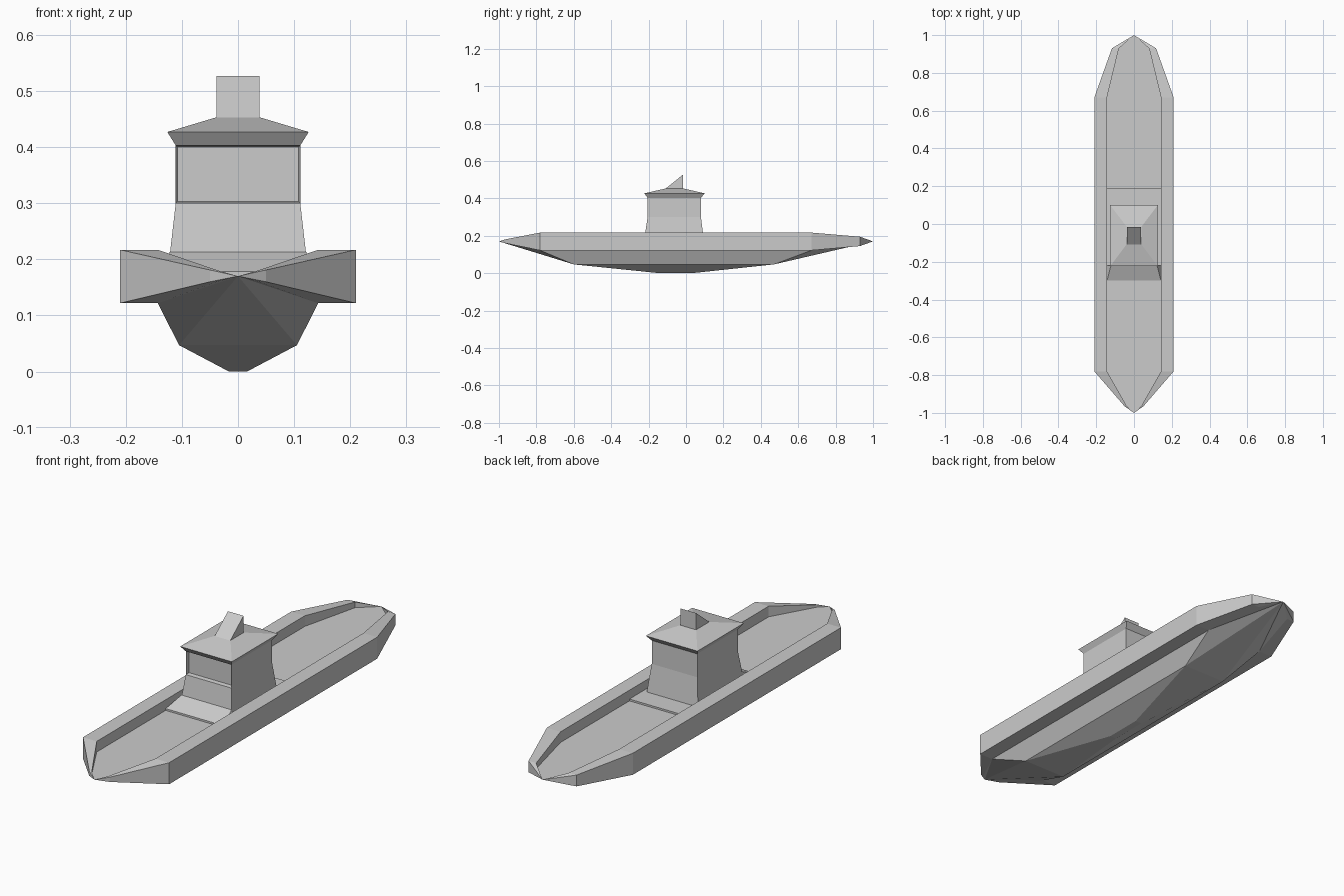
import bpy, bmesh
from mathutils import Vector

if "Cube" in bpy.data.objects:
    bpy.data.objects.remove(bpy.data.objects["Cube"])


def make(name, faces, mirrored=False, recalc=True):
    """Mesh object from faces given as point lists, optionally doubled across x = 0."""
    bm = bmesh.new()
    for f in faces:
        bm.faces.new([bm.verts.new(p) for p in f])
        if mirrored:
            bm.faces.new([bm.verts.new((-p[0], p[1], p[2])) for p in reversed(f)])
    bmesh.ops.remove_doubles(bm, verts=bm.verts, dist=0.0005)
    if recalc:
        bmesh.ops.recalc_face_normals(bm, faces=bm.faces)
    me = bpy.data.meshes.new(name)
    bm.to_mesh(me)
    bm.free()
    ob = bpy.data.objects.new(name, me)
    bpy.context.collection.objects.link(ob)
    return ob


def rect(x, y0, y1, z):
    return [(-x, y0, z), (x, y0, z), (x, y1, z), (-x, y1, z)]


def loft(rings):
    """Side quads between successive four-point rings."""
    return [[a[i], a[(i + 1) % 4], b[(i + 1) % 4], b[i]]
            for a, b in zip(rings, rings[1:]) for i in range(4)]


# Raised rail: y, outer x, inner x, bottom z, top z
BOW, STERN = (0, -1, 0.17), (0, 1, 0.17)
stations = [(-0.965, 0.05, 0.038, 0.16, 0.181),
            (-0.78, 0.21, 0.143, 0.122, 0.217),
            (0.67, 0.21, 0.143, 0.122, 0.217),
            (0.93, 0.117, 0.08, 0.145, 0.195)]
rings = [[(o, y, b), (o, y, t), (i, y, t), (i, y, b)] for y, o, i, b, t in stations]
faces = loft(rings)
for ring, tip in ((rings[0], BOW), (rings[-1], STERN)):
    faces += [[ring[i], ring[(i + 1) % 4], tip] for i in range(4)]
make("rail", faces, mirrored=True)

# Deck between the rails
right = [(i, y, 0.17) for y, o, i, b, t in stations]
left = [(-x, y, z) for x, y, z in reversed(right)]
make("deck", [[BOW] + right + [STERN] + left], recalc=False)

# Underwater hull, one half mirrored
p = [r[3] for r in rings]
mf, mb = (0.105, -0.6, 0.047), (0.105, 0.47, 0.047)
bf, bb = (0.016, -0.14, 0), (0.016, 0.03, 0)


def centre(v):
    return (0, v[1], v[2])


make("hull_bottom", [
    [BOW, p[0], p[1]], [BOW, p[1], mf], [BOW, mf, centre(mf)],
    [p[1], p[2], mb, mf], [mf, mb, bb, bf], [centre(mf), mf, bf, centre(bf)],
    [centre(bf), bf, bb, centre(bb)], [centre(mb), mb, bb, centre(bb)],
    [STERN, p[3], p[2]], [STERN, p[2], mb], [STERN, mb, centre(mb)]], mirrored=True)

# Raised platform with sloped front
make("platform", [
    [(-0.143, -0.3, 0.178), (0.143, -0.3, 0.178), (0.122, -0.22, 0.213), (-0.122, -0.22, 0.213)],
    [(-0.143, -0.3, 0.17), (0.143, -0.3, 0.17), (0.143, -0.3, 0.178), (-0.143, -0.3, 0.178)],
    [(0.143, -0.3, 0.178), (0.143, -0.22, 0.178), (0.122, -0.22, 0.213)],
    [(-0.143, -0.22, 0.178), (-0.143, -0.3, 0.178), (-0.122, -0.22, 0.213)],
    rect(0.143, -0.3, 0.19, 0.178),
    [(0.143, 0.19, 0.17), (-0.143, 0.19, 0.17), (-0.143, 0.19, 0.178), (0.143, 0.19, 0.178)],
], recalc=False)

# Cabin with flared base, overhanging eave and hipped roof
cabin_rings = [rect(0.125, -0.224, 0.095, 0.178), rect(0.111, -0.205, 0.08, 0.3),
               rect(0.111, -0.205, 0.08, 0.403), rect(0.126, -0.223, 0.1, 0.427),
               rect(0.039, -0.108, -0.015, 0.453)]
cabin = make("cabin", loft(cabin_rings) + [cabin_rings[-1], cabin_rings[0][::-1]])

# Recessed front window
bm = bmesh.new()
bm.from_mesh(cabin.data)
front = [f for f in bm.faces if f.normal.y < -0.99 and f.calc_center_median().z > 0.3]
bmesh.ops.inset_region(bm, faces=front, thickness=0.004, depth=0)
bmesh.ops.translate(bm, verts=list({v for f in front for v in f.verts}), vec=Vector((0, 0.018, 0)))
bm.to_mesh(cabin.data)
bm.free()

# Wedge on the roof
a, b, c = (0.038, -0.108, 0.453), (0.038, -0.016, 0.453), (0.038, -0.016, 0.527)
A, B, C = [(-v[0], v[1], v[2]) for v in (a, b, c)]
make("roof_wedge", [[a, b, c], [C, B, A], [A, a, c, C], [b, B, C, c], [a, A, B, b]])
